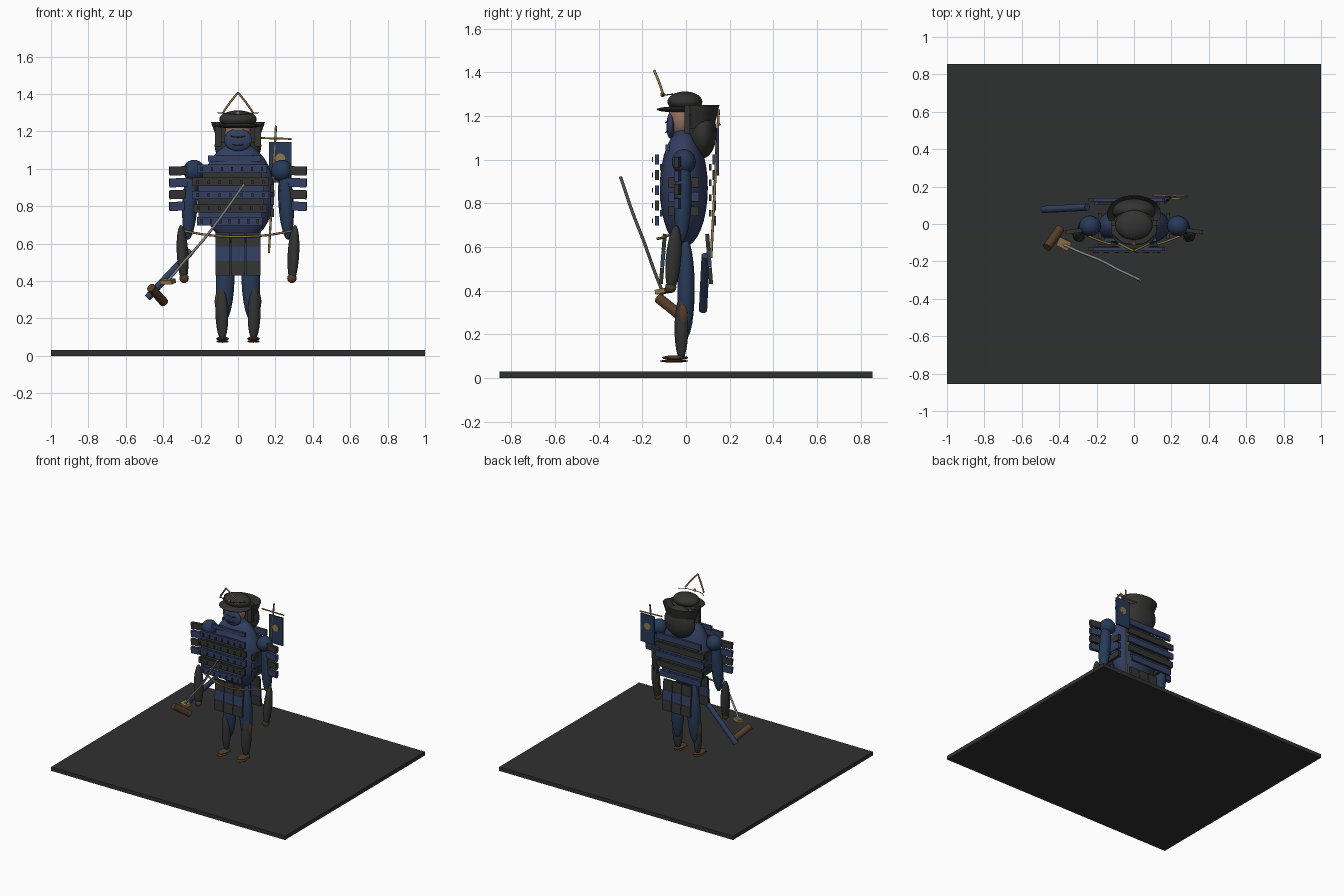
import bpy, math
from mathutils import Vector, Matrix

if "Cube" in bpy.data.objects:
    bpy.data.objects.remove(bpy.data.objects["Cube"])


def mat(name, r, g, b):
    m = bpy.data.materials.new(name)
    m.diffuse_color = (r, g, b, 1)
    m.use_nodes = True
    m.node_tree.nodes["Principled BSDF"].inputs["Base Color"].default_value = m.diffuse_color
    return m


DARK = mat("lacquer", 0.033, 0.033, 0.032)
GROUND = mat("ground", 0.028, 0.03, 0.029)
NAVY = mat("navy_cloth", 0.02, 0.042, 0.095)
BLUE = mat("blue_lacing", 0.033, 0.05, 0.12)
BROWN = mat("leather", 0.09, 0.045, 0.022)
GOLD = mat("brass", 0.28, 0.19, 0.07)
SKIN = mat("skin", 0.3, 0.17, 0.12)
STEEL = mat("steel", 0.25, 0.25, 0.27)


def finish(name, m, smooth=True):
    o = bpy.context.object
    o.name = name
    o.data.materials.append(m)
    if smooth:
        bpy.ops.object.shade_smooth_by_angle()
    return o


def box(name, m, c, size, rot=(0, 0, 0)):
    bpy.ops.mesh.primitive_cube_add(size=1, location=c, rotation=rot)
    bpy.context.object.scale = size
    return finish(name, m, False)


def ball(name, m, c, r, rot=(0, 0, 0), seg=24):
    bpy.ops.mesh.primitive_uv_sphere_add(segments=seg, ring_count=seg // 2, radius=1, location=c, rotation=rot)
    bpy.context.object.scale = r
    return finish(name, m)


def rod(name, m, a, b, r, r2=None):
    a, b = Vector(a), Vector(b)
    d = b - a
    bpy.ops.mesh.primitive_cone_add(vertices=16, radius1=r, radius2=r if r2 is None else r2,
                                    depth=d.length, location=(a + b) / 2,
                                    rotation=d.to_track_quat('Z', 'Y').to_euler())
    return finish(name, m)


def limb(name, m, a, b, rx, ry):
    a, b = Vector(a), Vector(b)
    d = b - a
    return ball(name, m, (a + b) / 2, (rx, ry, d.length / 2),
                Vector((0, 0, 1)).rotation_difference(d).to_euler())


def tube(name, m, pts, r):
    cu = bpy.data.curves.new(name, 'CURVE')
    cu.dimensions = '3D'
    cu.bevel_depth, cu.bevel_resolution, cu.use_fill_caps = r, 2, True
    sp = cu.splines.new('BEZIER')
    sp.bezier_points.add(len(pts) - 1)
    for p, co in zip(sp.bezier_points, pts):
        p.co = co
        p.handle_left_type = p.handle_right_type = 'AUTO'
    cu.materials.append(m)
    o = bpy.data.objects.new(name, cu)
    bpy.context.collection.objects.link(o)
    return o


# ground slab
box("ground_slab", GROUND, (0, 0, 0.015), (2, 1.71, 0.03))

# body and head
ball("torso", BLUE, (0, -0.01, 0.87), (0.195, 0.11, 0.27), seg=32)
ball("collar", NAVY, (0, -0.01, 1.08), (0.09, 0.06, 0.07))
ball("head", SKIN, (0, -0.02, 1.19), (0.07, 0.06, 0.09))
ball("face_mask", BLUE, (0, -0.07, 1.155), (0.075, 0.02, 0.06))
for z, w in ((1.175, 0.08), (1.13, 0.06)):
    tube("mask_ridge", DARK, [(-w / 2, -0.087, z), (0, -0.093, z - 0.006), (w / 2, -0.087, z)], 0.003)

# helmet, brim, neck guard
ball("helmet_bowl", DARK, (0, -0.005, 1.265), (0.1, 0.08, 0.047), seg=32)
ball("helmet_brim", DARK, (0, -0.03, 1.23), (0.122, 0.105, 0.014), seg=32)
ball("neck_guard", DARK, (0, 0.075, 1.125), (0.125, 0.065, 0.12))
bpy.ops.mesh.primitive_cone_add(vertices=32, radius1=0.105, radius2=0.145, depth=0.11,
                                end_fill_type='NOTHING', location=(0, 0.055, 1.195))
bpy.context.object.scale = (1, 0.68, 1)
guard = finish("neck_guard_flare", DARK)
for v in guard.data.vertices:
    v.co.y = max(v.co.y, -0.06)
for s in (-1, 1):
    box("helmet_flap", DARK, (s * 0.105, 0.005, 1.185), (0.035, 0.025, 0.13))
    # curved crest horns and brow whiskers
    tube("crest_horn", GOLD, [(s * 0.08, -0.105, 1.30), (s * 0.05, -0.12, 1.345), (0, -0.145, 1.408)], 0.006)
    tube("brow_cord", DARK, [(s * 0.11, -0.06, 1.30), (s * 0.06, -0.1, 1.295), (0, -0.11, 1.29)], 0.0025)
ball("crest_stud", GOLD, (0, -0.107, 1.298), (0.011, 0.011, 0.011), seg=12)

# chest and back lamellar rows, with lacing studs
for i in range(5):
    z = 1.0 - 0.07 * i
    x0, x1 = ((-0.22, 0.155), (-0.245, 0.165), (-0.245, 0.165), (-0.24, 0.155), (-0.22, 0.13))[i]
    for y, nm in ((-0.133, "chest"), (0.13, "back")):
        box(nm + "_plate_row", DARK if (i % 2) else BLUE, ((x0 + x1) / 2, y, z), (x1 - x0, 0.017, 0.045))
        if i < 4:
            box(nm + "_inner_row", BLUE if (i % 2) else DARK, ((x0 + x1) / 2, y * 0.85, z - 0.035),
                (x1 - x0 - 0.06, 0.012, 0.03))
    for k in range(7):
        box("chest_lacing", DARK, (x0 + (k + 0.5) * (x1 - x0) / 7, -0.153, z), (0.012, 0.004, 0.022))
box("chest_top_row", BLUE, (-0.02, -0.085, 1.055), (0.28, 0.018, 0.03))
for s in (-1, 1):
    for i in range(3):
        box("side_plate", (DARK, BLUE, DARK)[i], (s * 0.183, -0.01, 0.895 - i * 0.065), (0.02, 0.14, 0.045))

# tassets front and back
for x in (-0.081, 0, 0.081):
    for s in (-1, 1):
        for i in range(3):
            box("tasset_plate", BLUE if i == 1 else DARK, (x, s * (0.1 + 0.006 * i), 0.622 - i * 0.077),
                (0.077, 0.018, 0.076), (s * 0.08, 0, 0))
tube("waist_cord", GOLD, [(-0.29, -0.045, 0.668), (-0.15, -0.1, 0.645), (0, -0.13, 0.638),
                          (0.15, -0.1, 0.645), (0.29, -0.045, 0.668)], 0.006)

# arms, shoulder guards, legs on both sides
for s in (-1, 1):
    ball("shoulder", NAVY, (s * 0.235, -0.01, 0.99), (0.058, 0.055, 0.058))
    limb("upper_arm", NAVY, (s * 0.245, -0.01, 1.02), (s * 0.268, -0.02, 0.62), 0.042, 0.04)
    limb("forearm", DARK, (s * 0.305, -0.045, 0.70), (s * 0.288, -0.07, 0.39), 0.036, 0.03)
    ball("hand", BROWN, (s * 0.288, -0.07, 0.415), (0.025, 0.026, 0.026), seg=16)
    for i in range(4):
        box("shoulder_guard_row", DARK if i % 2 == 0 else BLUE, (s * 0.295, -0.035, 0.99 - i * 0.063),
            (0.145, 0.022, 0.048), (0, s * 0.04, -s * 0.13))
    limb("thigh", NAVY, (s * 0.062, 0, 0.64), (s * 0.075, 0.0, 0.18), 0.05, 0.04)
    limb("shin", DARK, (s * 0.09, -0.02, 0.38), (s * 0.083, -0.022, 0.08), 0.036, 0.03)
    ball("knee", BROWN, (s * 0.088, -0.012, 0.29), (0.037, 0.027, 0.07))
    ball("foot", BROWN, (s * 0.083, -0.05, 0.092), (0.034, 0.06, 0.011))
    ball("sandal_sole", BROWN, (s * 0.083, -0.055, 0.077), (0.034, 0.065, 0.007))

# drawn sword
path = [(-0.375, -0.11, 0.40), (-0.30, -0.145, 0.49), (-0.177, -0.195, 0.63),
        (-0.09, -0.24, 0.745), (0.035, -0.30, 0.92)]
tube("sword_blade", STEEL, path, 0.0075)
box("sword_guard", GOLD, (-0.375, -0.105, 0.397), (0.07, 0.05, 0.022), (0.2, 0, -0.45))
rod("sword_grip", BROWN, (-0.465, -0.125, 0.365), (-0.395, -0.025, 0.285), 0.024)

# scabbard
rod("scabbard", BLUE, (-0.25, 0.09, 0.56), (-0.485, 0.078, 0.31), 0.019)

# back banner with pole, crossbar and disc
rod("banner_pole", GOLD, (0.165, 0.115, 0.55), (0.203, 0.15, 1.23), 0.006)
rod("banner_crossbar", GOLD, (0.10, 0.15, 1.165), (0.285, 0.155, 1.16), 0.005)
box("banner_cloth", NAVY, (0.226, 0.145, 1.035), (0.118, 0.012, 0.215))
rod("banner_disc", GOLD, (0.226, 0.151, 1.055), (0.226, 0.132, 1.055), 0.027)
